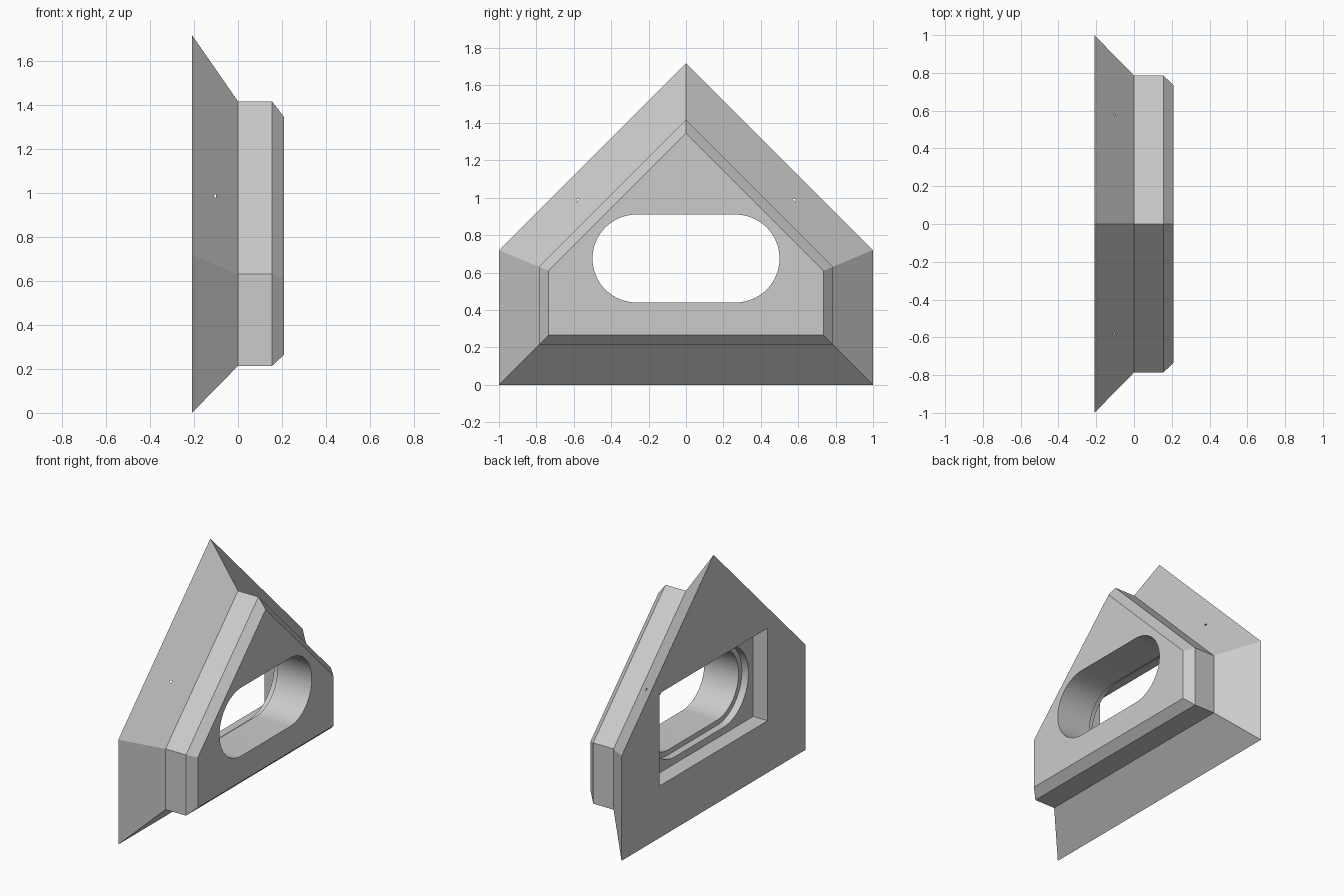
import bpy, math

if "Cube" in bpy.data.objects:
    bpy.data.objects.remove(bpy.data.objects["Cube"], do_unlink=True)

HOLE_Z = 0.675   # height of the opening's centre


def gable(inset):
    """House-shaped outline in (y, z), inset evenly on every side."""
    side, shoulder = 1 - inset, 0.72 - 0.414 * inset
    apex = 1.72 - 1.414 * inset
    return [(-side, inset), (side, inset), (side, shoulder), (0, apex), (-side, shoulder)]


def slot(radius, straight=0.265, steps=32):
    """Rounded slot outline in (y, z)."""
    points = []
    for end, start in ((1, -math.pi / 2), (-1, math.pi / 2)):
        for i in range(steps + 1):
            a = start + math.pi * i / steps
            points.append((end * straight + radius * math.cos(a),
                           HOLE_Z + radius * math.sin(a)))
    return points


def rectangle(half_y, half_z):
    return [(sy * half_y, HOLE_Z + sz * half_z)
            for sy, sz in ((-1, -1), (1, -1), (1, 1), (-1, 1))]


def loft(name, sections):
    """Closed solid through (x, outline) sections, ordered along +x."""
    n = len(sections[0][1])
    verts = [(x, y, z) for x, outline in sections for y, z in outline]
    faces = [list(range(n))[::-1], list(range(len(verts) - n, len(verts)))]
    for s in range(len(sections) - 1):
        for i in range(n):
            a, b = s * n + i, s * n + (i + 1) % n
            faces.append([a, b, b + n, a + n])
    mesh = bpy.data.meshes.new(name)
    mesh.from_pydata(verts, [], faces)
    obj = bpy.data.objects.new(name, mesh)
    bpy.context.collection.objects.link(obj)
    return obj


# Gabled body: sloped flange, straight collar, chamfered front
frame = loft("gabled_frame", [(-0.21, gable(0)), (0, gable(0.214)),
                              (0.155, gable(0.214)), (0.21, gable(0.265))])

grey = bpy.data.materials.new("plain_grey")
grey.use_nodes = True
colour = (0.6, 0.6, 0.6, 1)
grey.diffuse_color = colour
grey.node_tree.nodes["Principled BSDF"].inputs["Base Color"].default_value = colour
frame.data.materials.append(grey)

# Rear pocket, stepped rebate and through slot
cutters = [
    loft("rear_pocket", [(-0.3, rectangle(0.586, 0.318)), (-0.1, rectangle(0.586, 0.318))]),
    loft("slot_rebate", [(-0.2, slot(0.27)), (-0.05, slot(0.27))]),
    loft("through_slot", [(-0.3, slot(0.235)), (0.3, slot(0.235))]),
]
bpy.ops.object.select_all(action='DESELECT')
bpy.context.view_layer.objects.active = frame
frame.select_set(True)
for cutter in cutters:
    cutter.hide_render = True
    cut = frame.modifiers.new(cutter.name, 'BOOLEAN')
    cut.operation = 'DIFFERENCE'
    cut.solver = 'EXACT'
    cut.object = cutter
    bpy.ops.object.modifier_apply(modifier=cut.name)
    bpy.data.objects.remove(cutter, do_unlink=True)

bpy.ops.object.shade_smooth_by_angle(angle=math.radians(25))
